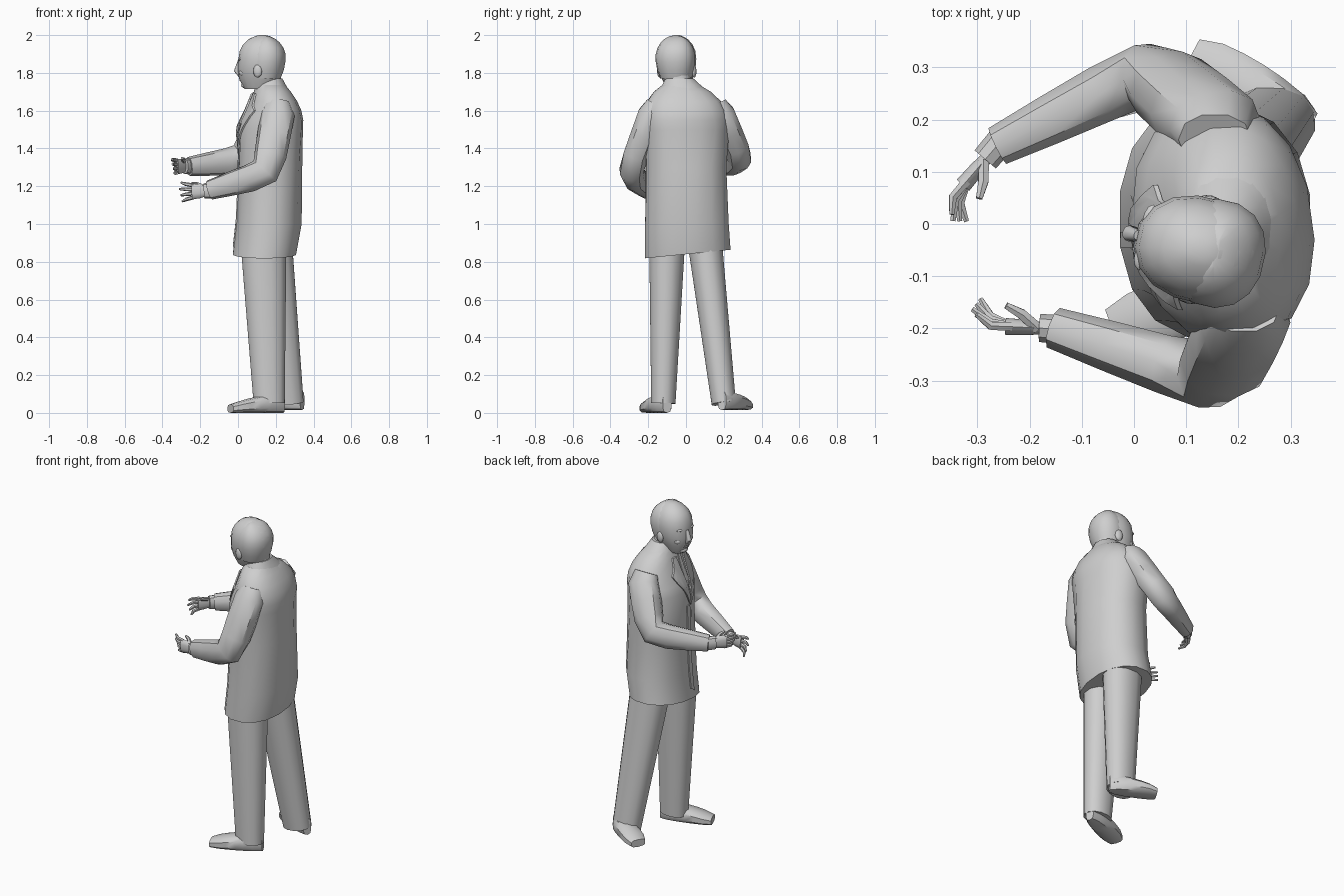
import bpy, bmesh, math
from math import cos, sin, pi, radians, sqrt
from mathutils import Vector, Matrix
from mathutils.bvhtree import BVHTree

cube = bpy.data.objects.get("Cube")
if cube:
    bpy.data.objects.remove(cube)

COLOUR = (0.62, 0.62, 0.62, 1)
grey = bpy.data.materials.new("plain grey")
grey.use_nodes = True
grey.diffuse_color = COLOUR
grey.node_tree.nodes["Principled BSDF"].inputs["Base Color"].default_value = COLOUR

UP = Vector((0, 0, 1))
FRONT = Vector((-1, 0, 0))
SIDES = {"left": -1, "right": 1}


def finish(name, bm):
    bmesh.ops.recalc_face_normals(bm, faces=bm.faces)
    mesh = bpy.data.meshes.new(name)
    bm.to_mesh(mesh)
    bm.free()
    mesh.materials.append(grey)
    obj = bpy.data.objects.new(name, mesh)
    bpy.context.collection.objects.link(obj)
    bpy.ops.object.select_all(action='DESELECT')
    obj.select_set(True)
    bpy.context.view_layer.objects.active = obj
    bpy.ops.object.shade_smooth_by_angle(angle=radians(40))
    return obj


def mix(start, end, t):
    return start + (end - start) * t


def ring(center, across, along, sides=12, power=2.2):
    """Superellipse of points around a center."""
    def squared(value):
        return math.copysign(abs(value) ** (2 / power), value)
    angles = [2 * pi * (i + 0.5) / sides for i in range(sides)]
    return [center + across * squared(cos(a)) + along * squared(sin(a)) for a in angles]


def level_ring(z, x, y, radius_x, radius_y, turn=0, sides=16):
    spin = Matrix.Rotation(radians(turn), 3, 'Z')
    return ring(Vector((x, y, z)), spin @ Vector((radius_x, 0, 0)), spin @ Vector((0, radius_y, 0)), sides)


def loft(name, rings):
    bm = bmesh.new()
    rows = [[bm.verts.new(point) for point in points] for points in rings]
    count = len(rows[0])
    for low, high in zip(rows, rows[1:]):
        for i in range(count):
            j = (i + 1) % count
            bm.faces.new((low[i], low[j], high[j], high[i]))
    bm.faces.new(rows[0])
    bm.faces.new(rows[-1])
    return finish(name, bm)


def tube(name, path, radii, flat=1.0, sides=10):
    """Loft along a path; flat narrows the sideways radius."""
    path = [Vector(point) for point in path]
    rings = []
    for i, (point, radius) in enumerate(zip(path, radii)):
        way = (path[min(i + 1, len(path) - 1)] - path[max(i - 1, 0)]).normalized()
        side = way.cross(UP if abs(way.z) < 0.8 else FRONT).normalized()
        rings.append(ring(point, side * radius * flat, side.cross(way) * radius, sides))
    return loft(name, rings)


# Jacket: near-straight body, then sloping shoulders that turn with the arms
body = [level_ring(0.84, 0.14, 0.01, 0.17, 0.23), level_ring(1, 0.165, 0.005, 0.175, 0.225),
        level_ring(1.3, 0.17, 0, 0.17, 0.215, 4)]
for point in body[0]:
    point.z += point.y * 0.1
for step in range(6):
    t = step / 5
    body.append(level_ring(mix(1.5, 1.75, t), 0.17 + 0.02 * sin(pi * t), -0.03 * t * t,
                           mix(0.17, 0.07, t ** 1.5), mix(0.23, 0.08, t ** 3), 10 * (1 - t)))
jacket = loft("jacket", body)
loft("collar", [level_ring(mix(1.69, 1.77, t), mix(0.18, 0.17, t), mix(-0.01, -0.035, t),
                           mix(0.1, 0.066, t), mix(0.14, 0.076, t)) for t in (0, 0.6, 1)])

# Cloth panels laid on the jacket front
bm = bmesh.new()
bm.from_mesh(jacket.data)
surface = BVHTree.FromBMesh(bm)
bm.free()


def panel(name, outline, lift):
    bm = bmesh.new()
    bm.faces.new([bm.verts.new((0, y, z)) for y, z in outline])
    bmesh.ops.triangulate(bm, faces=bm.faces)
    bmesh.ops.subdivide_edges(bm, edges=bm.edges, cuts=3, use_grid_fill=True)
    for vert in bm.verts:
        hit = surface.ray_cast(Vector((-1, vert.co.y, vert.co.z)), -FRONT)[0]
        vert.co.x = hit.x - lift
    back = bmesh.ops.extrude_face_region(bm, geom=bm.faces[:])["geom"]
    bmesh.ops.translate(bm, vec=-FRONT * 0.009, verts=[v for v in back if isinstance(v, bmesh.types.BMVert)])
    return finish(name, bm)


MIDDLE = -0.045
for label, side in SIDES.items():
    lapel = [(0, 1.4), (0.1, 1.56), (0.12, 1.6), (0.09, 1.63), (0.07, 1.69), (0.04, 1.69)]
    panel(label + "_lapel", [(MIDDLE + side * y, z) for y, z in lapel], 0.012)
panel("front_overlap", [(MIDDLE, 1.4), (MIDDLE + 0.03, 1.4), (MIDDLE + 0.03, 0.9), (MIDDLE, 0.88)], 0.006)
panel("tie", [(MIDDLE, 1.4), (MIDDLE + 0.02, 1.5), (MIDDLE + 0.01, 1.7),
              (MIDDLE - 0.01, 1.7), (MIDDLE - 0.02, 1.5)], 0.006)


# Trouser legs taper evenly from hip to ankle
def trouser_leg(name, hip, ankle, top_radius, bottom_radius):
    steps = [i / 3 for i in range(4)]
    tube(name, [Vector(hip).lerp(Vector(ankle), t) for t in steps],
         [mix(top_radius, bottom_radius, t) for t in steps], 0.78, 12)


trouser_leg("left_trouser_leg", (0.135, -0.1, 0.9), (0.165, -0.12, 0.05), 0.125, 0.085)
trouser_leg("right_trouser_leg", (0.17, 0.1, 0.9), (0.265, 0.2, 0.05), 0.12, 0.085)


# Shoes: flat soles, widest at the ball, lowest at the toe
def shoe(name, heel, toe, base):
    heel, toe = Vector(heel), Vector(toe)
    side = (toe - heel).normalized().cross(UP)
    rings = []
    for step in range(7):
        t = step / 6
        height = mix(0.1, 0.045, t * t)
        width = 0.025 + 0.02 * t + 0.025 * sin(pi * t) ** 0.5
        center = heel.lerp(toe, t) + UP * (base + height / 2)
        rings.append(ring(center, side * width, UP * height / 2, 10, 3))
    loft(name, rings)


shoe("left_shoe", (0.24, -0.1, 0), (-0.04, -0.205, 0), 0)
shoe("right_shoe", (0.34, 0.19, 0), (0.105, 0.315, 0), 0.015)


# Sleeves: sloping shoulder, soft elbow, narrowing to the wrist
def sleeve(name, shoulder, elbow, wrist, end_radius):
    shoulder, elbow, wrist = Vector(shoulder), Vector(elbow), Vector(wrist)
    bend = elbow.lerp((shoulder + wrist) / 2, 0.1)
    path = [shoulder, shoulder.lerp(elbow, 0.35), shoulder.lerp(elbow, 0.7), bend,
            elbow.lerp(wrist, 0.3), elbow.lerp(wrist, 0.65), wrist]
    radii = [mix(0.09, end_radius, (i / 6) ** 2) for i in range(7)]
    tip = shoulder + UP * 0.055
    tip.y *= 0.85
    tube(name, [tip] + path, [0.07] + radii, 0.8)


sleeve("left_sleeve", (0.21, -0.185, 1.58), (0.155, -0.3, 1.27), (-0.15, -0.2, 1.18), 0.052)
sleeve("right_sleeve", (0.155, 0.19, 1.58), (0.03, 0.295, 1.34), (-0.26, 0.15, 1.305), 0.05)


# Hands: cuff, palm, four curling fingers and a thumb
def hand(label, wrist, forward, inward, fan):
    wrist, forward, inward = Vector(wrist), Vector(forward).normalized(), Vector(inward).normalized()

    def spot(ahead, lift=0.0, curl=0.0):
        return wrist + forward * ahead + UP * lift + inward * curl

    tube(label + "_shirt_cuff", [spot(-0.03), spot(0.015)], [0.042, 0.04], 0.7)
    tube(label + "_palm", [spot(0), spot(0.04), spot(0.08)], [0.028, 0.038, 0.042], 0.4)
    for i in range(4):
        row = 1.5 - i
        reach = 0.145 - 0.008 * abs(row - 0.5)
        lift = 0.021 * row
        tube(f"{label}_finger_{i + 1}",
             [spot(0.07, lift), spot(0.11, lift + fan * row / 2, 0.006 * i),
              spot(reach, lift + fan * row, 0.02 + 0.01 * i)], [0.011, 0.01, 0.006], 0.9, 6)
    tube(label + "_thumb", [spot(0.02, 0.022), spot(0.05, 0.037, 0.025), spot(0.08, 0.044, 0.04)],
         [0.012, 0.011, 0.007], 1, 6)


hand("left", (-0.165, -0.2, 1.176), (-1, 0.05, -0.05), (0, 1, 0), 0.012)
hand("right", (-0.275, 0.135, 1.305), (-0.6, -0.7, 0), (0.6, -0.5, 0), 0.004)

# Neck
tube("neck", [(0.175, -0.03, 1.7), (0.16, -0.045, 1.82)], [0.062, 0.066], 1, 12)

# Head: domed skull above the brow, tapering jaw below it
BROW, CROWN, CHIN = 1.88, 2.0, 1.715
FACE_Y = -0.05


def skull_ring(z, shift=0.0, grow=1.0):
    if z > BROW:
        dome = sqrt(max(0.02, 1 - ((z - BROW) / (CROWN - BROW)) ** 2))
        x, radius_x, radius_y = 0.128, 0.125 * dome, 0.102 * dome
    else:
        jaw = (BROW - z) / (BROW - CHIN)
        x, radius_x, radius_y = 0.128 - 0.02 * jaw, 0.125 - 0.05 * jaw ** 3, 0.102 - 0.05 * jaw ** 2
    return level_ring(z, x + shift, FACE_Y, radius_x - shift, radius_y * grow)


def skull_heights(bottom):
    return [mix(bottom, CROWN, sin(pi / 2 * i / 8)) for i in range(9)]


head_parts = [loft("head", [skull_ring(z) for z in skull_heights(CHIN)]),
              loft("hair", [skull_ring(z, 0.03, 1.03) for z in skull_heights(1.77)[:-1]]),
              tube("nose", [(0.006, FACE_Y, 1.865), (-0.01, FACE_Y, 1.81), (0.008, FACE_Y, 1.785)],
                   [0.01, 0.016, 0.01])]


def lump(name, x, offset, z, size):
    bm = bmesh.new()
    bmesh.ops.create_icosphere(bm, subdivisions=2, radius=1)
    bmesh.ops.scale(bm, vec=size, verts=bm.verts)
    bmesh.ops.translate(bm, vec=(x, FACE_Y + offset, z), verts=bm.verts)
    head_parts.append(finish(name, bm))


lump("upper_lip", 0.015, 0, 1.772, (0.012, 0.028, 0.006))
lump("lower_lip", 0.018, 0, 1.76, (0.012, 0.024, 0.006))
lump("chin", 0.038, 0, 1.735, (0.024, 0.03, 0.018))
for label, side in SIDES.items():
    lump(label + "_brow", 0.02, side * 0.036, 1.87, (0.014, 0.028, 0.008))
    lump(label + "_cheek", 0.036, side * 0.042, 1.8, (0.024, 0.024, 0.02))
    lump(label + "_ear", 0.125, side * 0.094, 1.81, (0.024, 0.012, 0.036))

# The head looks slightly to its right
pivot = Matrix.Translation((0.13, FACE_Y, 0))
turn = pivot @ Matrix.Rotation(radians(-13), 4, 'Z') @ pivot.inverted()
for part in head_parts:
    part.data.transform(turn)
